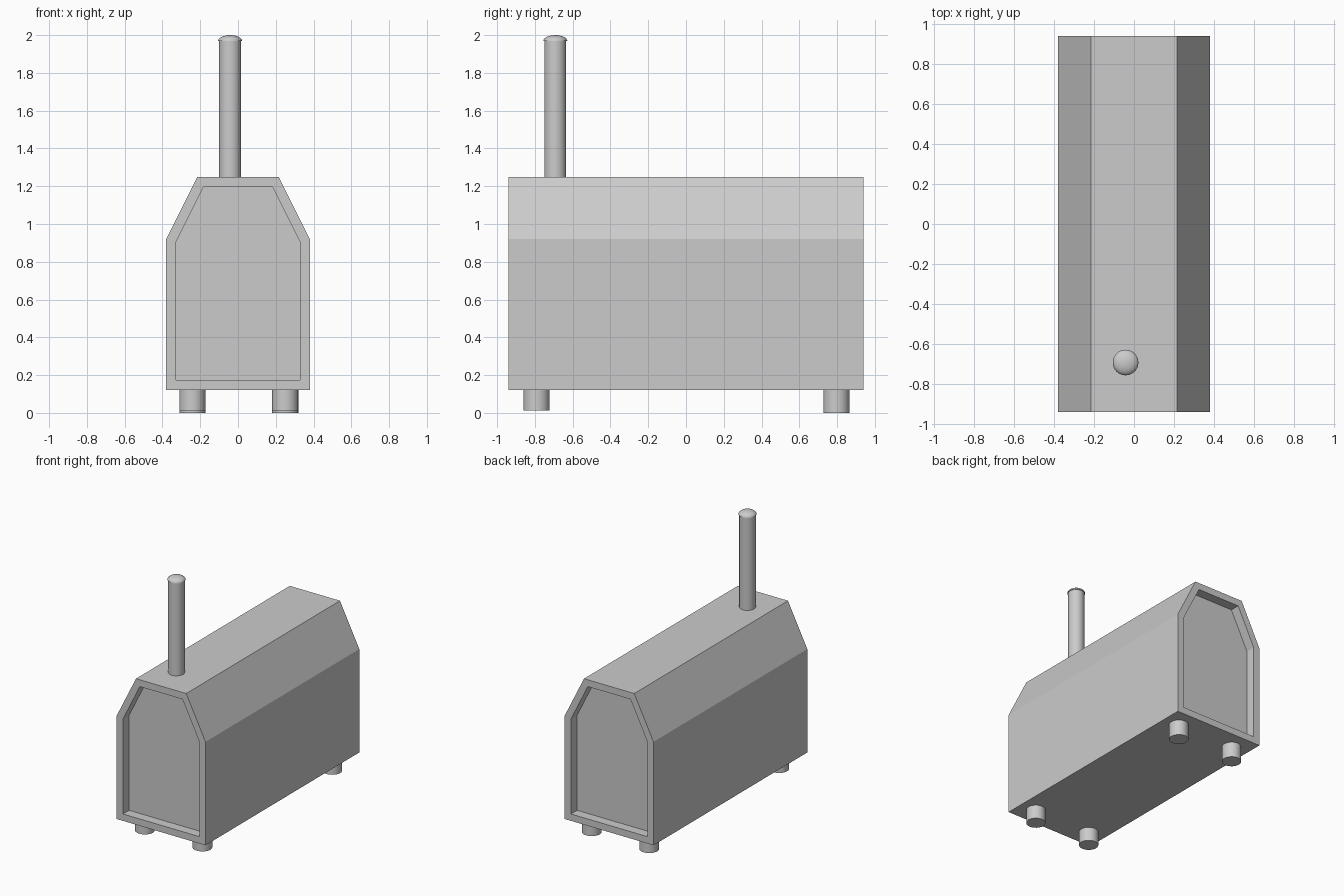
import bpy, bmesh, math
from mathutils import Matrix, Vector

if "Cube" in bpy.data.objects:
    bpy.data.objects.remove(bpy.data.objects["Cube"])

HALF_LEN = 0.94


def make_object(name, bm, smooth=False):
    bmesh.ops.recalc_face_normals(bm, faces=bm.faces)
    mesh = bpy.data.meshes.new(name)
    bm.to_mesh(mesh)
    bm.free()
    obj = bpy.data.objects.new(name, mesh)
    bpy.context.collection.objects.link(obj)
    if smooth:
        bpy.ops.object.select_all(action='DESELECT')
        obj.select_set(True)
        bpy.context.view_layer.objects.active = obj
        bpy.ops.object.shade_smooth_by_angle(angle=math.radians(40))
    return obj


def cylinder(name, x, y, z0, z1, radius):
    bm = bmesh.new()
    bmesh.ops.create_cone(bm, cap_ends=True, segments=32, radius1=radius, radius2=radius,
                          depth=z1 - z0, matrix=Matrix.Translation((x, y, (z0 + z1) / 2)))
    return make_object(name, bm, smooth=True)


# Firebox body: six-sided profile swept along y
profile = [(-0.38, 0.12), (0.38, 0.12), (0.38, 0.92), (0.215, 1.25), (-0.215, 1.25), (-0.38, 0.92)]
bm = bmesh.new()
front = bm.faces.new([bm.verts.new((x, -HALF_LEN, z)) for x, z in profile])
sweep = bmesh.ops.extrude_face_region(bm, geom=[front], use_keep_orig=True)
bmesh.ops.translate(bm, vec=(0, 2 * HALF_LEN, 0),
                    verts=[v for v in sweep["geom"] if isinstance(v, bmesh.types.BMVert)])
bmesh.ops.recalc_face_normals(bm, faces=bm.faces)

# Recessed panels in both ends
for end in [f for f in bm.faces if abs(f.normal.y) > 0.9]:
    inward = Vector((0, -0.075 * math.copysign(1, end.normal.y), 0))
    bmesh.ops.inset_region(bm, faces=[end], thickness=0.053, use_even_offset=True)
    panel = bmesh.ops.extrude_face_region(bm, geom=[end])
    bmesh.ops.translate(bm, vec=inward,
                        verts=[v for v in panel["geom"] if isinstance(v, bmesh.types.BMVert)])
    if end.is_valid:
        bmesh.ops.delete(bm, geom=[end], context='FACES_ONLY')
make_object("body", bm)

# Short round feet, the front pair slightly shorter
for side, x in (("left", -0.242), ("right", 0.25)):
    cylinder("front_foot_" + side, x, -0.792, 0.013, 0.12, 0.069)
    cylinder("back_foot_" + side, x, 0.796, 0.0, 0.12, 0.069)

# Chimney pipe with a shallow domed cap
PIPE = (-0.042, -0.692)
cylinder("chimney", *PIPE, 1.25, 1.975, 0.058)
bm = bmesh.new()
bmesh.ops.create_uvsphere(bm, u_segments=32, v_segments=16, radius=1)
cut = bmesh.ops.bisect_plane(bm, geom=bm.verts[:] + bm.edges[:] + bm.faces[:], dist=1e-4,
                             plane_co=(0, 0, 0), plane_no=(0, 0, 1), clear_inner=True)
bmesh.ops.holes_fill(bm, edges=[e for e in bm.edges if e.is_boundary], sides=0)
bmesh.ops.transform(bm, verts=bm.verts, matrix=Matrix.Translation((*PIPE, 1.968))
                    @ Matrix.Diagonal((0.064, 0.064, 0.032, 1)))
make_object("chimney_cap", bm, smooth=True)
